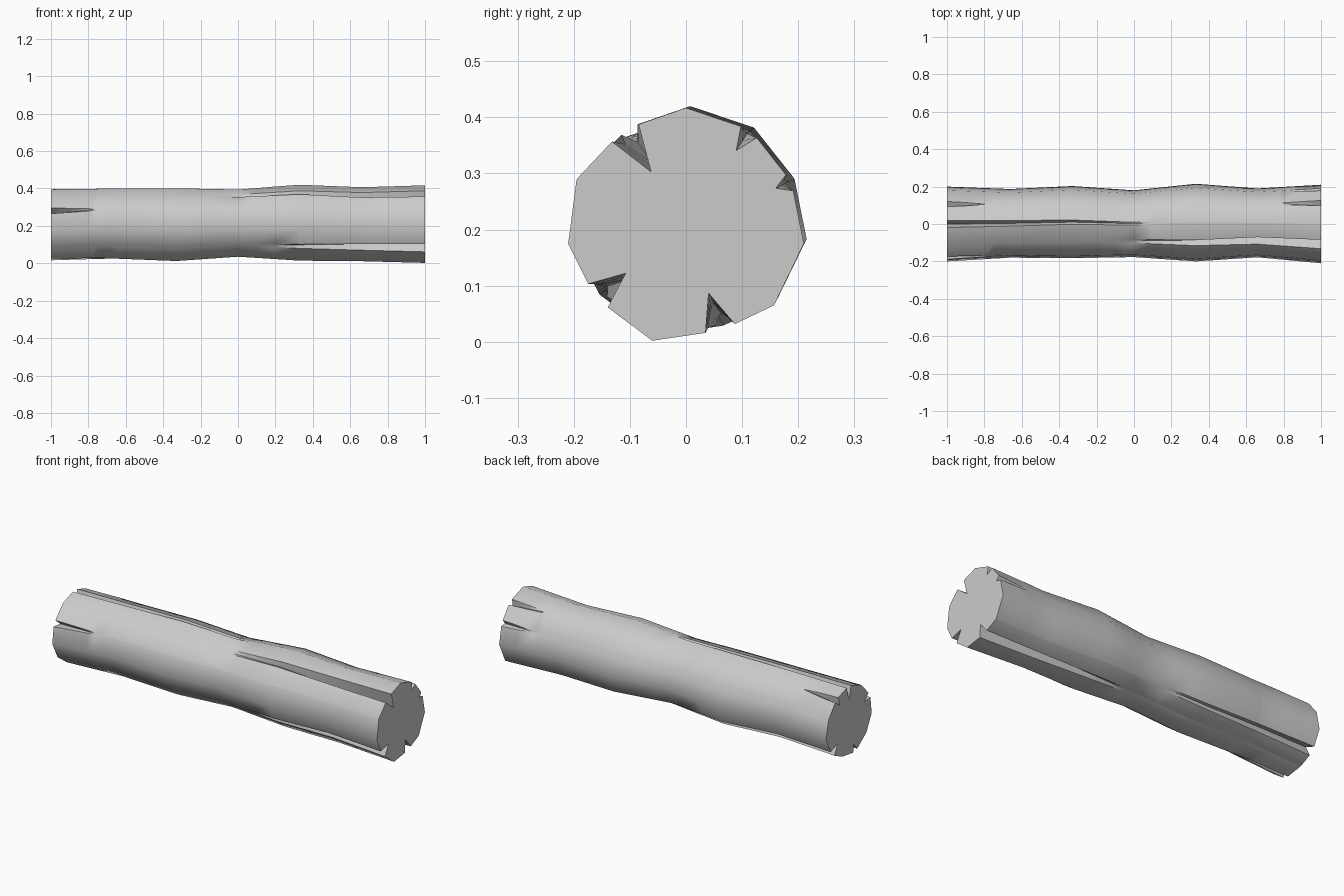
import bpy, bmesh
from mathutils import Vector

if "Cube" in bpy.data.objects:
    bpy.data.objects.remove(bpy.data.objects["Cube"])

# End outline of the log as (y, z), clockwise seen from +x
OUTLINE = [(0, .417), (.115, .378), (.188, .285), (.21, .175), (.157, .065),
           (.062, .02), (-.06, .002), (-.162, .078), (-.21, .175),
           (-.195, .29), (-.112, .378)]

# Extents along the log: x, y min, y max, z min, z max
RINGS = [(-1, -.20, .20, .013, .402), (-.66, -.18, .187, .025, .405),
         (-.33, -.183, .203, .012, .405), (0, -.177, .18, .035, .397),
         (.33, -.20, .215, .014, .42), (.66, -.178, .19, .011, .407),
         (1, -.21, .21, .002, .417)]

# Cracks: outline corner, tip x, end x, width, depth at the end
CRACKS = [(1, .78, 1, .036, .045), (2, .8, 1, .032, .03),
          (5, -.1, 1, .055, .07), (7, 0, 1, .056, .07), (10, -.21, 1, .058, .09),
          (0, .2, -1, .04, .08), (9, -.75, -1, .035, .06),
          (1, -.8, -1, .035, .05), (4, .1, -1, .05, .07), (6, -.65, -1, .04, .05)]


def extents(x):
    for a, b in zip(RINGS, RINGS[1:]):
        if x <= b[0]:
            t = (x - a[0]) / (b[0] - a[0])
            return [p + (q - p) * t for p, q in zip(a[1:], b[1:])]


def ring(x):
    y0, y1, z0, z1 = extents(x)
    pts = [Vector((x, y0 + (y + .21) / .42 * (y1 - y0),
                   z0 + (z - .002) / .415 * (z1 - z0))) for y, z in OUTLINE]
    centre = Vector((x, (y0 + y1) / 2, (z0 + z1) / 2))
    out = []
    for i, p in enumerate(pts):
        w = d = 0
        for c, tip, end, width, depth in CRACKS:
            t = (x - tip) / (end - tip)
            if c == i and t > 0:
                w, d = width * (.3 + .7 * t), depth * t ** 1.3
        if any(c[0] == i for c in CRACKS):
            w = max(w, .002)
            a = (pts[i - 1] - p).normalized()
            b = (pts[(i + 1) % len(pts)] - p).normalized()
            inward = (centre - p).normalized()
            out += [p + a * w / 2, p + inward * max(d, .0005), p + b * w / 2]
        else:
            out.append(p)
    return out


# Log body, with cracks folded into the skin
bm = bmesh.new()
xs = sorted({r[0] for r in RINGS} | {c[1] for c in CRACKS} | {-.9, .9})
rows = [[bm.verts.new(p) for p in ring(x)] for x in xs]
n = len(rows[0])
for a, b in zip(rows, rows[1:]):
    for i in range(n):
        j = (i + 1) % n
        bm.faces.new((a[i], a[j], b[j], b[i]))
for cap in (rows[0], rows[-1]):
    bm.faces.new(cap)
bmesh.ops.recalc_face_normals(bm, faces=bm.faces)
mesh = bpy.data.meshes.new("log")
bm.to_mesh(mesh)
bm.free()
log = bpy.data.objects.new("log", mesh)
bpy.context.collection.objects.link(log)
bpy.context.view_layer.objects.active = log
log.select_set(True)
bpy.ops.object.shade_smooth_by_angle(angle=0.7)
